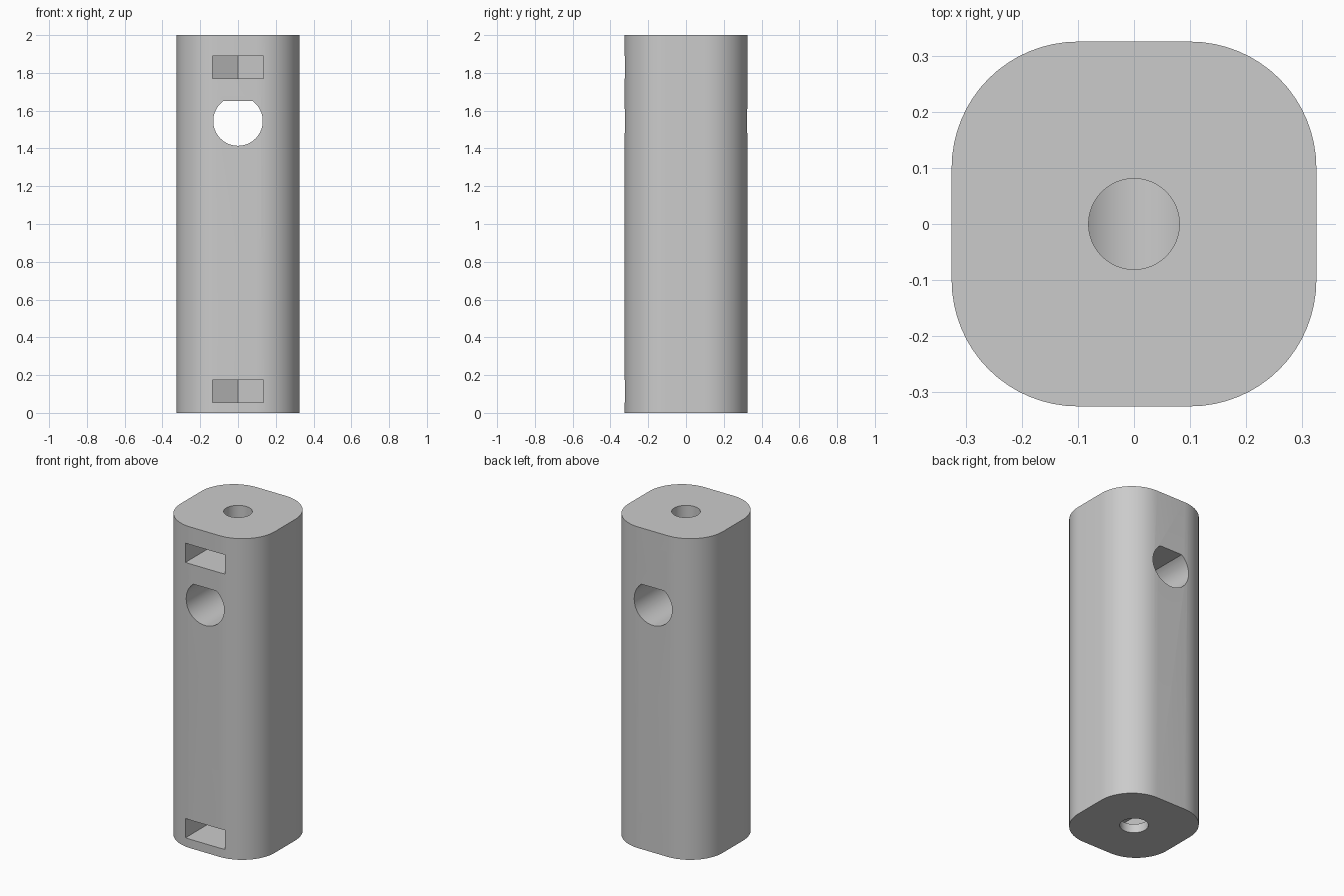
import bpy, bmesh, math
from mathutils import Vector

cube = bpy.data.objects.get("Cube")
if cube:
    bpy.data.objects.remove(cube, do_unlink=True)

grey = bpy.data.materials.new("grey")
grey.use_nodes = True
grey.diffuse_color = (0.6, 0.6, 0.6, 1)
grey.node_tree.nodes["Principled BSDF"].inputs["Base Color"].default_value = (0.6, 0.6, 0.6, 1)

HEIGHT, HALF, CORNER = 2.0, 0.325, 0.225
HOLE_R = 0.081            # screw holes
BORE_R, BORE_Z, BORE_TOP = 0.131, 1.545, 1.65
NUT = 0.135               # half width of the nut slots


def arc(cx, cy, r, start, end, steps):
    """Points along an arc, angles in degrees."""
    return [(cx + r * math.cos(math.radians(start + (end - start) * i / steps)),
             cy + r * math.sin(math.radians(start + (end - start) * i / steps)))
            for i in range(steps + 1)]


def prism(name, outline, low, high, along_y=False):
    """Extrude an outline along z, or an x-z outline along y."""
    place = (lambda a, b, c: (a, c, b)) if along_y else (lambda a, b, c: (a, b, c))
    bm = bmesh.new()
    face = bm.faces.new([bm.verts.new(place(a, b, low)) for a, b in outline])
    moved = bmesh.ops.extrude_face_region(bm, geom=[face])["geom"]
    bmesh.ops.translate(bm, vec=Vector(place(0, 0, high - low)),
                        verts=[v for v in moved if isinstance(v, bmesh.types.BMVert)])
    bmesh.ops.recalc_face_normals(bm, faces=bm.faces)
    mesh = bpy.data.meshes.new(name)
    bm.to_mesh(mesh)
    bm.free()
    mesh.materials.append(grey)
    obj = bpy.data.objects.new(name, mesh)
    bpy.context.collection.objects.link(obj)
    return obj


# Rounded square post
c = HALF - CORNER
outline = []
for quarter, (sx, sy) in enumerate([(1, 1), (-1, 1), (-1, -1), (1, -1)]):
    outline += arc(sx * c, sy * c, CORNER, quarter * 90, quarter * 90 + 90, 16)
post = prism("post", outline, 0, HEIGHT)

# Cross bore with a flat roof
a = math.degrees(math.asin((BORE_TOP - BORE_Z) / BORE_R))
cutters = [prism("cross_bore", arc(0, BORE_Z, BORE_R, 180 - a, 360 + a, 48), -1, 1, True)]

# Screw holes from both ends
circle = arc(0, 0, HOLE_R, 0, 360, 48)[:-1]
cutters.append(prism("top_hole", circle, BORE_Z, HEIGHT + 0.1))
cutters.append(prism("bottom_hole", circle, -0.1, 0.4))

# Nut slots, open at the front and pointed at the back
side = NUT / math.sqrt(3)
slot = [(-NUT, -1), (NUT, -1), (NUT, side), (0, 2 * side), (-NUT, side)]
for name, low in (("bottom_slot", 0.055), ("top_slot", 1.77)):
    cutters.append(prism(name, slot, low, low + 0.12))

# Cut everything out of the post
bpy.ops.object.select_all(action="DESELECT")
post.select_set(True)
bpy.context.view_layer.objects.active = post
for cutter in cutters:
    cutter.hide_render = True
    mod = post.modifiers.new(cutter.name, "BOOLEAN")
    mod.operation, mod.solver, mod.object = "DIFFERENCE", "EXACT", cutter
    bpy.ops.object.modifier_apply(modifier=mod.name)
    bpy.data.objects.remove(cutter, do_unlink=True)

bpy.ops.object.shade_smooth_by_angle(angle=math.radians(30))
